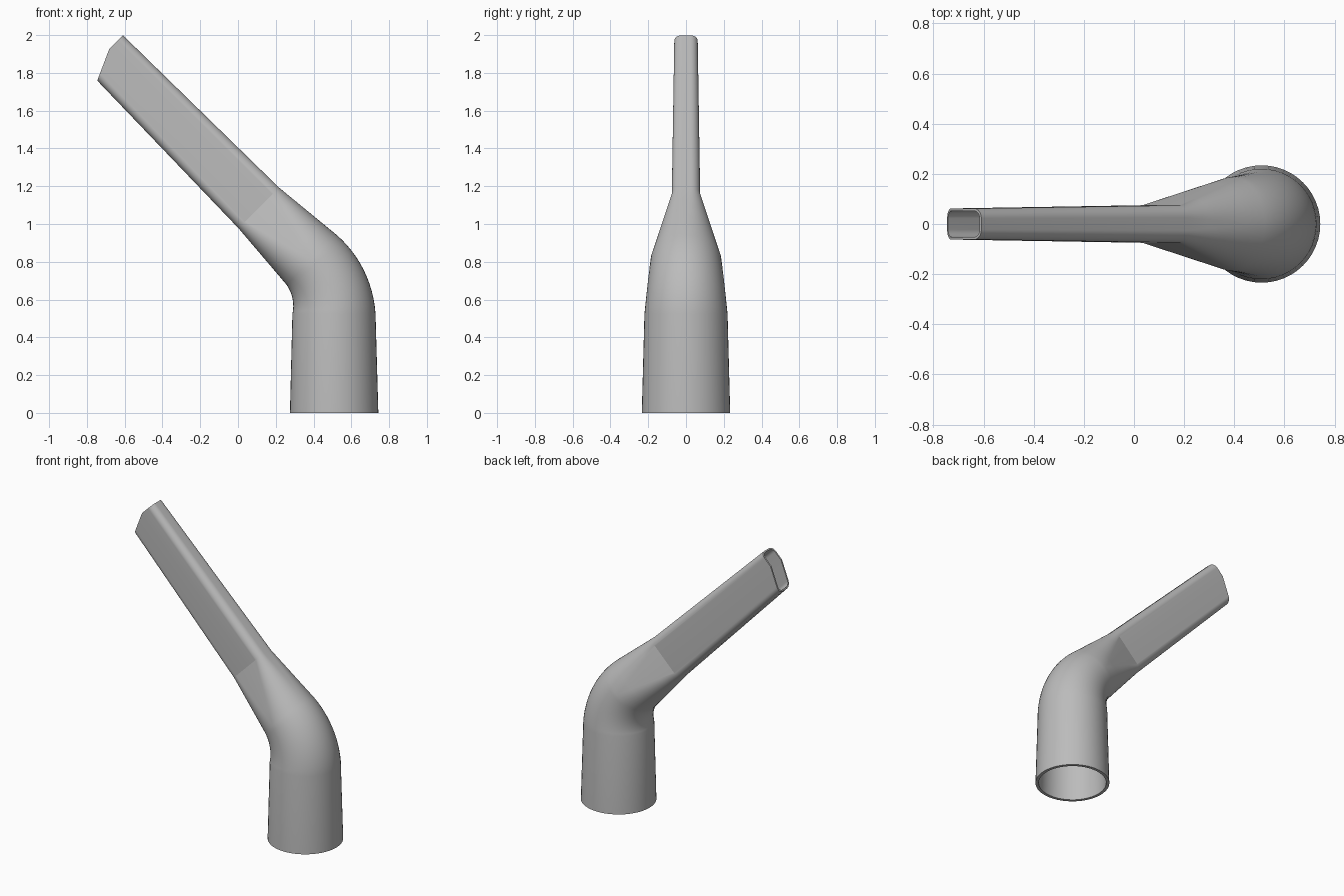
import bpy, bmesh
from math import sin, cos, pi, radians
from mathutils import Vector

cube = bpy.data.objects.get("Cube")
if cube:
    bpy.data.objects.remove(cube)

ARC = 12            # segments per rounded corner
NOTCH = 0.03        # where the slanted tip cut begins, across the section
SLANT = 0.45        # how steeply the tip is cut back
BEND_STEPS = 12
TILT = pi / 4


def mix(a, b, t):
    return [p + (q - p) * t for p, q in zip(a, b)]


# Each station: centre x, centre z, tilt, half depth, half width, corner radius, wall
base = [0.509, 0, 0, 0.234, 0.234, 0.234, 0.02]
stations = [base]
for i in range(BEND_STEPS + 1):
    t = i / BEND_STEPS
    a = TILT * t
    r = 0.22 - 0.033 * t
    stations.append([0.105 + 0.403 * cos(a), 0.525 + 0.403 * sin(a), a, r, r, r, 0.018])
bend_end = stations[-1]
flat_start = [0.11, 1.085, TILT, 0.152, 0.075, 0.05, 0.014]
tip = [-0.703, 1.905, TILT, 0.133, 0.062, 0.04, 0.01]
stations += [mix(bend_end, flat_start, i / 4) for i in range(1, 5)]
stations.append(tip)


def outline(depth, width, r):
    """Rounded rectangle with one extra point on each long side."""
    pts = []
    fd, fw = depth - r, width - r
    notch = NOTCH * fd / (tip[3] - tip[5])
    for k, (su, sv) in enumerate(((1, 1), (-1, 1), (-1, -1), (1, -1))):
        for i in range(ARC + 1):
            a = (k + i / ARC) * pi / 2
            pts.append((su * fd + r * cos(a), sv * fw + r * sin(a)))
        if k in (0, 2):
            pts.append((notch, sv * width))
    return pts


def ring(bm, station, inner):
    x, z, tilt, depth, width, r, wall = station
    inset = wall if inner else 0
    out = Vector((cos(tilt), 0, sin(tilt)))
    along = Vector((-sin(tilt), 0, cos(tilt)))
    verts = []
    for u, v in outline(depth - inset, width - inset, r - inset):
        p = Vector((x, v, z)) + out * u
        if station is tip:
            p -= along * SLANT * max(0, NOTCH - u)
        verts.append(bm.verts.new(p))
    return verts


# Hollow nozzle: up the outside, over the tip rim, down the inside, closed at the base rim
bm = bmesh.new()
rings = [ring(bm, s, False) for s in stations]
rings += [ring(bm, s, True) for s in reversed(stations)]
for lower, upper in zip(rings, rings[1:] + rings[:1]):
    n = len(lower)
    for i in range(n):
        j = (i + 1) % n
        bm.faces.new((lower[i], lower[j], upper[j], upper[i]))
bmesh.ops.remove_doubles(bm, verts=bm.verts[:], dist=0.00005)
bmesh.ops.recalc_face_normals(bm, faces=bm.faces[:])
mesh = bpy.data.meshes.new("nozzle_tube")
bm.to_mesh(mesh)
bm.free()
nozzle = bpy.data.objects.new("nozzle_tube", mesh)
bpy.context.collection.objects.link(nozzle)

# Plain grey plastic
grey = bpy.data.materials.new("grey_plastic")
grey.use_nodes = True
colour = (0.5, 0.5, 0.5, 1)
grey.diffuse_color = colour
grey.node_tree.nodes["Principled BSDF"].inputs["Base Color"].default_value = colour
mesh.materials.append(grey)

# Smooth curves, crisp creases where the tube flattens
bpy.ops.object.select_all(action='DESELECT')
nozzle.select_set(True)
bpy.context.view_layer.objects.active = nozzle
bpy.ops.object.shade_smooth_by_angle(angle=radians(13))
